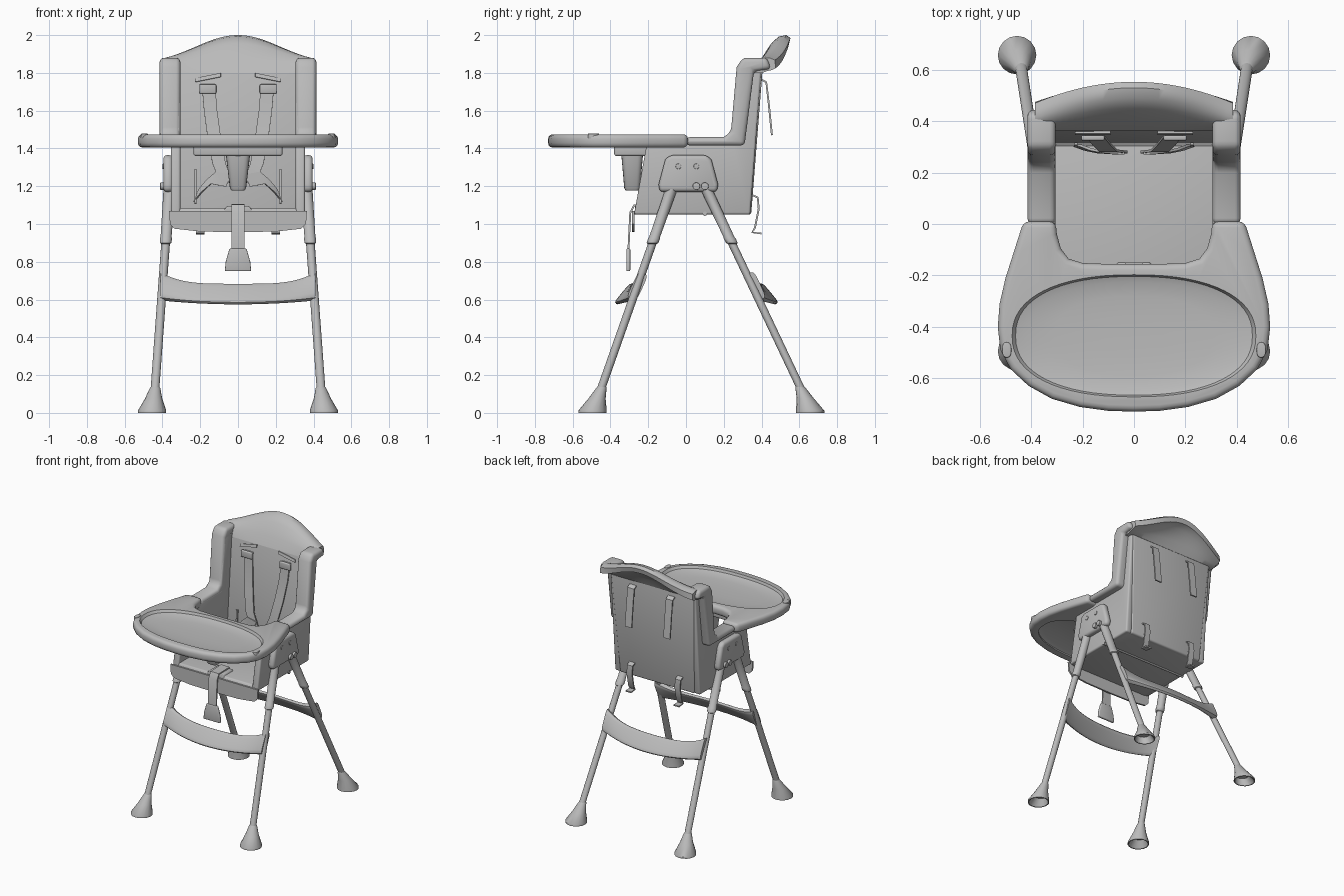
import bpy, bmesh, math
from mathutils import Vector

if "Cube" in bpy.data.objects:
    bpy.data.objects.remove(bpy.data.objects["Cube"])

grey = bpy.data.materials.new("light_grey")
grey.diffuse_color = (0.5, 0.5, 0.5, 1)
grey.use_nodes = True
grey.node_tree.nodes["Principled BSDF"].inputs["Base Color"].default_value = grey.diffuse_color
cutters = []


def finish(name, bm, bevel=0, segs=3):
    bmesh.ops.recalc_face_normals(bm, faces=bm.faces)
    me = bpy.data.meshes.new(name)
    bm.to_mesh(me)
    bm.free()
    ob = bpy.data.objects.new(name, me)
    me.materials.append(grey)
    bpy.context.collection.objects.link(ob)
    if bevel:
        m = ob.modifiers.new("round", 'BEVEL')
        m.width, m.segments, m.angle_limit = bevel, segs, math.radians(40)
    return ob


def loft(name, rings, bevel=0):
    """Skin closed rings of equal length and cap both ends."""
    bm = bmesh.new()
    vs = [[bm.verts.new(p) for p in r] for r in rings]
    n = len(vs[0])
    for a, b in zip(vs, vs[1:]):
        for i in range(n):
            bm.faces.new((a[i], a[(i + 1) % n], b[(i + 1) % n], b[i]))
    bm.faces.new(vs[0])
    bm.faces.new(vs[-1])
    return finish(name, bm, bevel)


def prism(name, pts, axis, a, b, bevel=0):
    """Extrude a 2D outline along an axis from a to b."""
    place = {'x': lambda u, v, w: (w, u, v), 'y': lambda u, v, w: (u, w, v),
             'z': lambda u, v, w: (u, v, w)}[axis]
    return loft(name, [[place(u, v, w) for u, v in pts] for w in (a, b)], bevel)


def tube(name, stations, n=16):
    """Level rings (x, y, z, radius)."""
    return loft(name, [[(x + r * math.cos(k * math.tau / n), y + r * math.sin(k * math.tau / n), z)
                        for k in range(n)] for x, y, z, r in stations])


def strap(name, pts, width, across=(1, 0, 0)):
    """Flat webbing along a path."""
    bm = bmesh.new()
    w = Vector(across).normalized() * width / 2
    rows = [(bm.verts.new(Vector(p) - w), bm.verts.new(Vector(p) + w)) for p in pts]
    for a, b in zip(rows, rows[1:]):
        bm.faces.new((a[0], a[1], b[1], b[0]))
    ob = finish(name, bm)
    m = ob.modifiers.new("thick", 'SOLIDIFY')
    m.thickness, m.offset = 0.01, 0
    return ob


def rect(x0, x1, z0, z1):
    return [(x0, z0), (x1, z0), (x1, z1), (x0, z1)]


def oval(cx, cy, rx, ry, p=2.3, n=64):
    f = lambda c: math.copysign(abs(c) ** (2 / p), c)
    return [(cx + rx * f(math.cos(k * math.tau / n)), cy + ry * f(math.sin(k * math.tau / n)))
            for k in range(n)]


def mirrored(half):
    return half + [(-x, v) for x, v in reversed(half) if abs(x) > 1e-6]


# Seat shell: back panel, floor, hanging front apron
loft("back_panel", [[(-w, f, z), (w, f, z), (w, b, z), (-w, b, z)] for w, f, b, z in
                    ((.31, .30, .345, 1.05), (.345, .363, .405, 1.81))], .012)
prism("seat_floor", [(-.28, 1.05), (.33, 1.05), (.33, 1.085), (-.26, 1.085)], 'x', -.33, .33, .008)
prism("floor_ridge", [(-.08, 1.06), (.08, 1.06), (.06, 1.095), (-.06, 1.095)], 'y', -.27, -.15, .005)
prism("front_apron", mirrored([(.365, 1.07), (.36, 1.0), (.335, .975), (.2, .96), (0, .957)]),
      'y', -.285, -.272)

# Headrest crest: back panel leans back into a lip, blended from centre to side section
centre = [(.362, 1.80), (.395, 1.87), (.45, 1.955), (.49, 1.992), (.53, 2.0), (.553, 1.985),
          (.545, 1.95), (.49, 1.935), (.435, 1.86), (.405, 1.80)]
side = [(.362, 1.80), (.37, 1.845), (.385, 1.87), (.41, 1.88), (.44, 1.88), (.47, 1.868),
        (.475, 1.825), (.455, 1.815), (.43, 1.81), (.405, 1.80)]
rings = []
for i in range(-16, 17):
    t = i / 16
    kz = .5 + .5 * math.cos(t * math.pi)
    ky = 1 - t * t
    rings.append([(t * .385, sy + (cy - sy) * ky, sz + (cz - sz) * (.6 * kz + .4 * ky))
                  for (cy, cz), (sy, sz) in zip(centre, side)])
loft("headrest_crest", rings)

# Side walls with rounded wings and armrests
wall = [(-.275, 1.05), (.34, 1.05), (.40, 1.83), (.28, 1.83), (.235, 1.44), (-.205, 1.44)]
wing = [(0, 1.415), (0, 1.46), (.2, 1.46), (.238, 1.49), (.268, 1.83), (.30, 1.88), (.43, 1.88),
        (.45, 1.82), (.36, 1.81), (.31, 1.415)]
hub = [(-.14, 1.17), (.165, 1.17), (.17, 1.21), (.135, 1.34), (.11, 1.365), (-.085, 1.365),
       (-.11, 1.34), (-.145, 1.21)]
for s in (-1, 1):
    prism("side_wall", wall, 'x', s * .305, s * .355, .012)
    prism("wing_armrest", wing, 'x', s * .305, s * .415, .03)
    # Leg hub with pivots and release buttons
    prism("leg_hub", hub, 'x', s * .345, s * .395, .02)
    for y, z, r, d in ((-.04, 1.305, .015, .399), (.055, 1.305, .015, .399),
                       (.055, 1.2, .02, .412), (.1, 1.2, .02, .412)):
        prism("hub_button", oval(y, z, r, r, 2, 12), 'x', s * .385, s * d, .003)

    # Legs: thick sleeve, thin lower tube, flared hollow foot
    for name, top, ankle, base in (("front", (.362, -.075, 1.19), (.44, -.452, .12), (.455, -.495)),
                                   ("rear", (.362, .105, 1.19), (.44, .612, .12), (.455, .657))):
        T, A = Vector(top), Vector(ankle)
        at = lambda z: T.lerp(A, (T.z - z) / (T.z - A.z))
        st = lambda z, r: (s * at(z).x, at(z).y, z, r)
        tube(name + "_leg_sleeve", [st(1.19, .032), st(.93, .029), st(.925, .032), st(.90, .031),
                                    st(.895, .024)])
        tube(name + "_leg", [st(.92, .023), st(.12, .023)])
        tube(name + "_foot", [(s * .45, base[1] * .6 + A.y * .4, .05, .045),
                              (s * base[0], base[1], 0, .068),
                              (s * base[0], base[1], 0, .075), (s * base[0], base[1], .012, .075),
                              (s * .447, base[1] * .45 + A.y * .55, .075, .046),
                              st(.13, .028), st(.14, .022)])

    # Shoulder strap, buckle, back slot and loose tail behind the panel
    tilt = (1, 0, -.2 * s)
    strap("shoulder_strap", [(s * .155, .395, 1.76), (s * .155, .345, 1.72), (s * .145, .335, 1.6),
                             (s * .125, .31, 1.45), (s * .10, .285, 1.32), (s * .06, .28, 1.22)], .07)
    prism("shoulder_buckle", rect(s * .16 - .045, s * .16 + .045, 1.69, 1.74), 'y', .325, .345, .006)
    strap("shoulder_slot", [(s * .16, .352, 1.765), (s * .16, .357, 1.785)], .14, tilt)
    strap("strap_tail", [(s * .16, .39, 1.77), (s * .16, .425, 1.75), (s * .16, .44, 1.62),
                         (s * .16, .455, 1.47)], .055)
    # Waist strap and its tail
    strap("waist_strap", [(s * .22, .305, 1.15), (s * .18, .29, 1.2), (s * .13, .28, 1.245),
                          (s * .05, .275, 1.23)], .07, (s * .4, 0, -1))
    strap("waist_slot", [(s * .225, .302, 1.11), (s * .225, .312, 1.29)], .012)
    strap("waist_tail", [(s * .2, .335, 1.16), (s * .2, .38, 1.14), (s * .2, .385, 1.08),
                         (s * .2, .365, .98), (s * .2, .35, .955), (s * .2, .40, .95)], .045)

# Crotch strap with buckle
strap("crotch_strap", [(0, -.15, 1.1), (0, -.275, 1.098), (0, -.295, 1.06), (0, -.305, .86)], .07)
prism("crotch_buckle", [(-.07, .75), (.07, .75), (.065, .80), (.045, .87), (-.045, .87), (-.065, .80)],
      'y', -.315, -.295, .006)
prism("cross_rod", oval(.1, 1.055, .012, .012, 2, 10), 'x', -.36, .36)

# Bowed, backward-leaning footrest and rear brace
for name, s, ytop, ybot in (("footrest", -1, .225, .29), ("rear_brace", 1, .335, .40)):
    rings = []
    for i in range(-12, 13):
        t = i / 12
        b = 1 - t * t
        up = Vector((t * .41, s * (ytop + .06 * b), .68 + .06 * t ** 4))
        lo = Vector((t * .41, s * (ybot + .08 * b), .578 + .022 * t * t))
        c, h = (up + lo) / 2, (up - lo) / 2
        nrm = h.cross(Vector((1, 0, 0))).normalized() * (.014 + .014 * t ** 4)
        rings.append([c + h * u + nrm * v for u, v in oval(0, 0, 1, 1, 4, 16)])
    loft(name, rings)

# Tray with rounded rim, dished top and hollow underside
outline = mirrored([(0, -.155), (.12, -.155), (.20, -.152), (.255, -.135), (.285, -.095), (.30, -.04),
                    (.305, .01), (.43, .01), (.465, -.10), (.50, -.21), (.523, -.31), (.53, -.40),
                    (.52, -.49), (.48, -.565), (.41, -.63), (.32, -.68), (.21, -.712), (.10, -.727),
                    (0, -.73)])
tray = prism("tray", outline, 'z', 1.405, 1.475, .024)
grow = lambda k: oval(0, -.435, .475 * k, .238 * k)
dish = loft("dish_cutter", [[(x, y, z) for x, y in grow(k)] for k, z in
                            ((.3, 1.437), (.65, 1.441), (.88, 1.448), (.97, 1.457), (1.0, 1.476),
                             (1.01, 1.52))])
under = loft("underside_cutter", [[(x, y, z) for x, y in grow(k)] for k, z in
                                  ((.95, 1.38), (.95, 1.415), (.85, 1.427))])
for c in (dish, under):
    c.hide_render = True
    cutters.append(c)
    m = tray.modifiers.new("cut", 'BOOLEAN')
    m.operation, m.object, m.solver = 'DIFFERENCE', c, 'EXACT'

# Tray latches, mounting bracket and post
for s in (-1, 1):
    prism("tray_latch", oval(s * .495, -.49, .018, .03, 2.5, 16), 'z', 1.45, 1.479, .004)
prism("tray_bracket", rect(-.235, .235, -.38, -.2), 'z', 1.36, 1.43, .012)
loft("tray_post", [[(x, y, z) for x, y in oval(0, -.285, rx, ry, 4, 24)] for rx, ry, z in
                   ((.035, .035, 1.178), (.043, .042, 1.19), (.065, .058, 1.375))])

# Apply modifiers, drop cutters, smooth rounded surfaces
parts = [o for o in bpy.data.objects if o not in cutters]
for o in bpy.data.objects:
    o.select_set(o not in cutters)
bpy.context.view_layer.objects.active = parts[0]
bpy.ops.object.convert(target='MESH')
bpy.ops.object.shade_smooth_by_angle(angle=math.radians(40))
for c in cutters:
    bpy.data.objects.remove(c)
